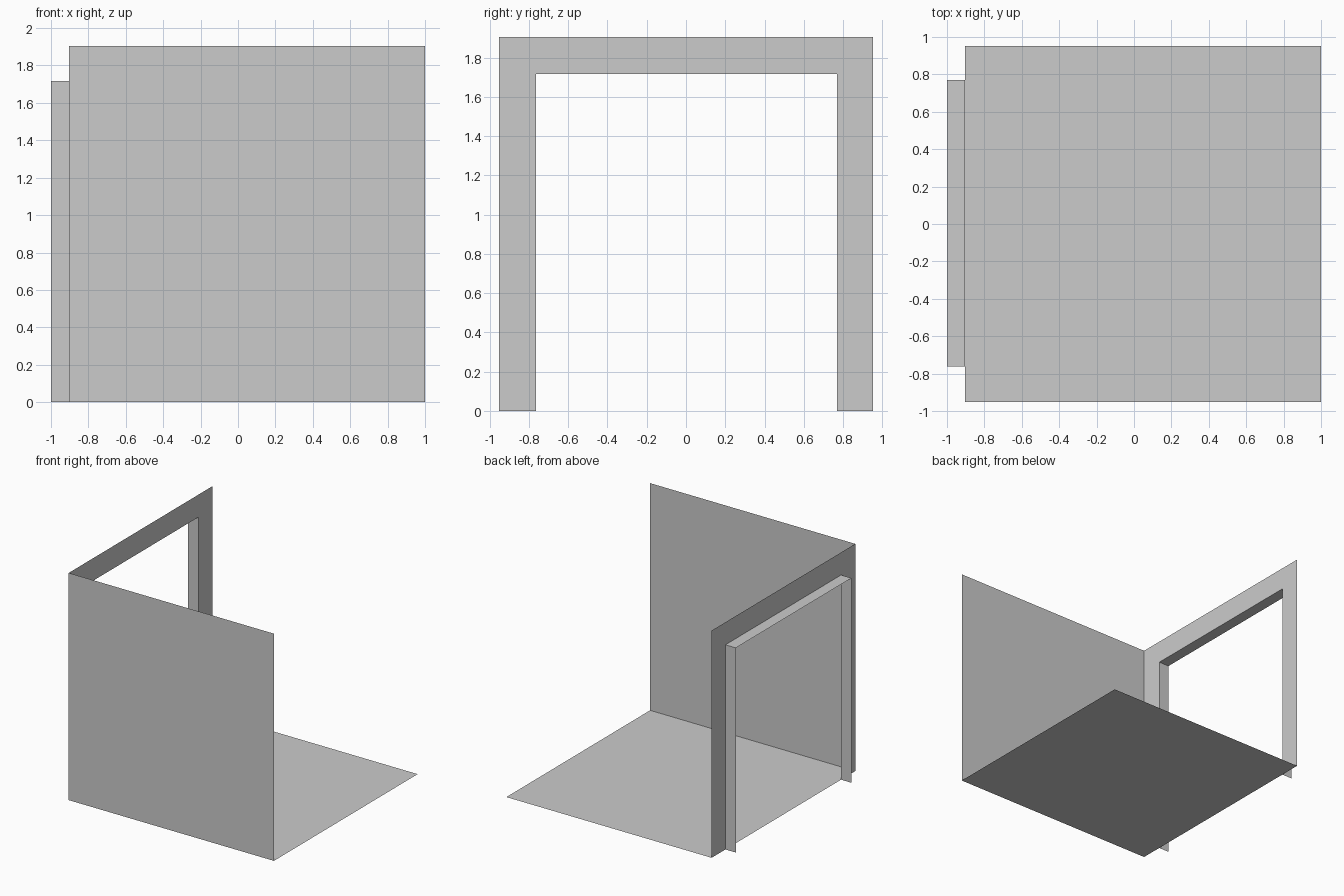
import bpy

if "Cube" in bpy.data.objects:
    bpy.data.objects.remove(bpy.data.objects["Cube"])

X0, X1 = -0.904, 1.0        # doorway wall plane and right edge of the room
Y, H = 0.952, 1.905         # half depth and wall height
YA, YB, DH = -0.763, 0.769, 1.716   # doorway opening


def sheet(name, verts, faces):
    mesh = bpy.data.meshes.new(name)
    mesh.from_pydata(verts, [], faces)
    mesh.update()
    obj = bpy.data.objects.new(name, mesh)
    bpy.context.collection.objects.link(obj)
    return obj


# Floor, facing up
sheet("floor", [(X0, -Y, 0), (X1, -Y, 0), (X1, Y, 0), (X0, Y, 0)], [(0, 1, 2, 3)])

# Front wall, facing into the room
sheet("front_wall", [(X1, -Y, 0), (X0, -Y, 0), (X0, -Y, H), (X1, -Y, H)], [(0, 1, 2, 3)])

# Left wall: two posts and a header around the doorway
opening = [(YA, 0), (YA, DH), (YB, DH), (YB, 0)]
outer = [(-Y, 0), (-Y, H), (Y, H), (Y, 0)]
strips = [(i, i + 1, i + 5, i + 4) for i in range(3)]
sheet("doorway_wall", [(X0, y, z) for y, z in opening + outer], strips)

# Doorway lining reaching outward from the opening
sheet("doorway_lining", [(x, y, z) for x in (X0, -1.0) for y, z in opening], strips)
